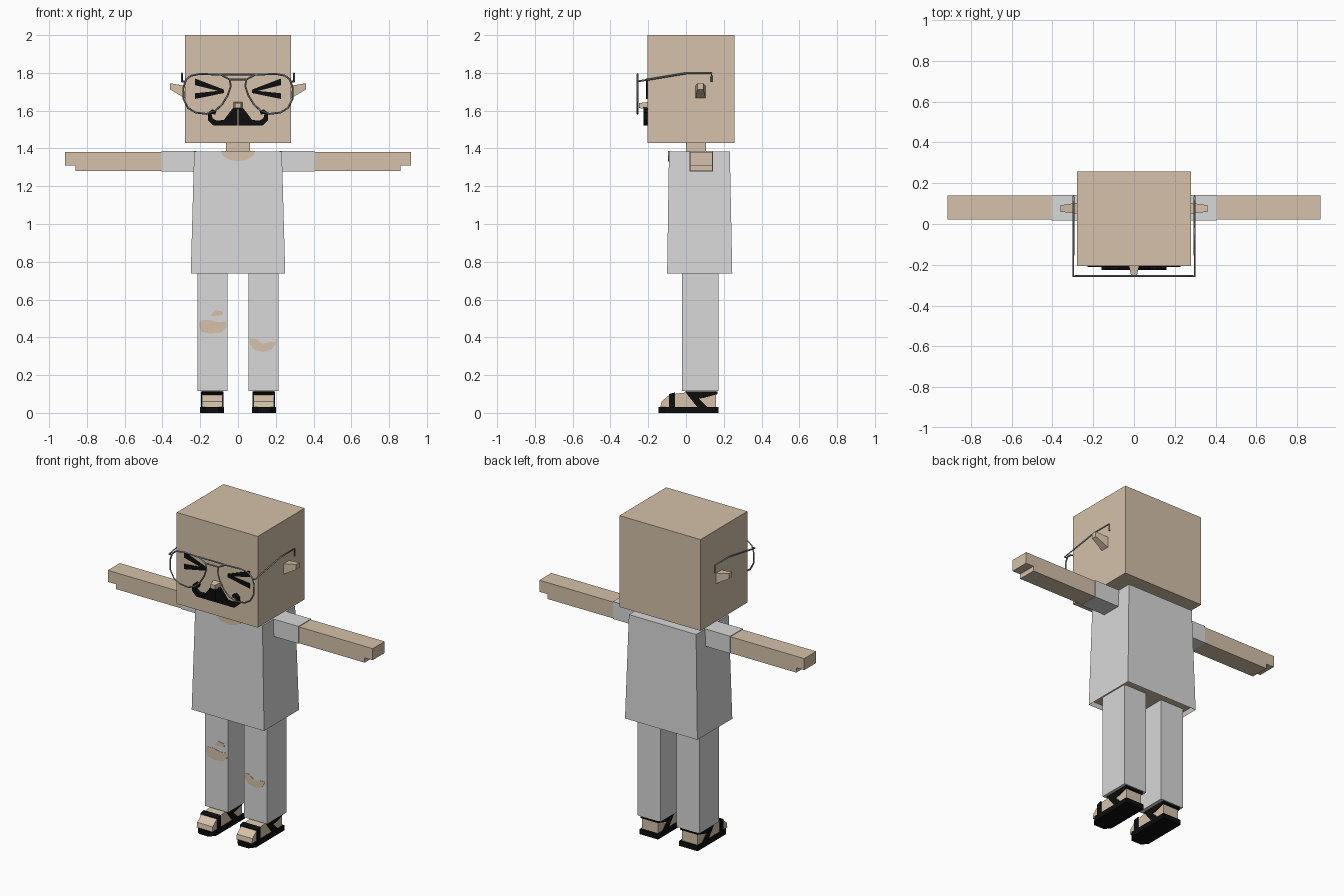
import bpy, bmesh
from mathutils import Vector

cube = bpy.data.objects.get("Cube")
if cube:
    bpy.data.objects.remove(cube, do_unlink=True)


def material(name, rgb):
    m = bpy.data.materials.new(name)
    m.use_nodes = True
    color = (*rgb, 1)
    m.diffuse_color = color
    m.node_tree.nodes["Principled BSDF"].inputs["Base Color"].default_value = color
    return m


SKIN = material("skin", (0.66, 0.535, 0.4))
CLOTH = material("pale_cloth", (0.69, 0.69, 0.69))
BLACK = material("black", (0.004, 0.004, 0.004))
METAL = material("grey_metal", (0.25, 0.26, 0.28))
SIDES = (("left", 1), ("right", -1))


def finish(name, bm, *mats):
    bmesh.ops.recalc_face_normals(bm, faces=bm.faces)
    mesh = bpy.data.meshes.new(name)
    bm.to_mesh(mesh)
    bm.free()
    for m in mats:
        mesh.materials.append(m)
    obj = bpy.data.objects.new(name, mesh)
    bpy.context.collection.objects.link(obj)
    return obj


def loft(bm, a, b):
    """Join two matching outlines into a closed solid."""
    va, vb = [[bm.verts.new(p) for p in ring] for ring in (a, b)]
    bm.faces.new(va)
    bm.faces.new(vb[::-1])
    for i in range(len(va)):
        j = (i + 1) % len(va)
        bm.faces.new((va[i], vb[i], vb[j], va[j]))


def solid(name, a, b, mat):
    bm = bmesh.new()
    loft(bm, a, b)
    return finish(name, bm, mat)


def prism(name, axis, pts, lo, hi, mat):
    """Extrude a flat outline along an axis."""
    def put(d):
        return [Vector(p[:axis] + (d,) + p[axis:]) for p in pts]
    return solid(name, put(lo), put(hi), mat)


def rect(x0, x1, y0, y1):
    return [(x0, y0), (x1, y0), (x1, y1), (x0, y1)]


def box(name, x, y, z, mat):
    return prism(name, 2, rect(*x, *y), *z, mat)


def flip(pts, s, offset=0):
    return [(s * p[0] + offset,) + tuple(p[1:]) for p in pts]


def wire(name, paths, r=0.005):
    """Thin metal wire running along (points, closed) paths."""
    cu = bpy.data.curves.new(name, "CURVE")
    cu.dimensions = "3D"
    cu.bevel_depth = r
    cu.bevel_resolution = 0
    cu.use_fill_caps = True
    for pts, closed in paths:
        sp = cu.splines.new("POLY")
        sp.points.add(len(pts) - 1)
        for point, co in zip(sp.points, pts):
            point.co = (*co, 1)
        sp.use_cyclic_u = closed
    tmp = bpy.data.objects.new(name + "_curve", cu)
    bpy.context.collection.objects.link(tmp)
    mesh = bpy.data.meshes.new_from_object(tmp.evaluated_get(bpy.context.evaluated_depsgraph_get()))
    bpy.data.objects.remove(tmp, do_unlink=True)
    mesh.materials.clear()
    mesh.materials.append(METAL)
    bpy.context.collection.objects.link(bpy.data.objects.new(name, mesh))


# Head and neck
box("head", (-0.28, 0.28), (-0.205, 0.257), (1.43, 2.0), SKIN)
box("neck", (-0.063, 0.063), (0.0, 0.105), (1.36, 1.45), SKIN)

# Shirt, flared, with a shallow recess below showing the body
bm = bmesh.new()
loft(bm, [(x, y, 1.385) for x, y in rect(-0.232, 0.232, -0.09, 0.232)],
     [(x, y, 0.737) for x, y in rect(-0.25, 0.25, -0.1, 0.245)])
bmesh.ops.recalc_face_normals(bm, faces=bm.faces)
hem = min(bm.faces, key=lambda f: f.calc_center_median().z)
bmesh.ops.inset_region(bm, faces=[hem], thickness=0.014)
hem.material_index = 1
bmesh.ops.translate(bm, verts=hem.verts, vec=(0, 0, 0.025))
finish("shirt", bm, CLOTH, SKIN)

# Open collar showing the chest
collar = [(-0.09, 1.387), (-0.08, 1.36), (-0.045, 1.34), (0, 1.332),
          (0.045, 1.34), (0.08, 1.36), (0.09, 1.387)]
prism("collar_opening", 1, collar, -0.094, -0.087, SKIN)

# Moustache, nose and face
nose = [[(x, y, z) for x, z in rect(-w, w, 1.627 - h, 1.627 + h)]
        for w, h, y in ((0.026, 0.019, -0.2), (0.015, 0.013, -0.25))]
solid("nose", *nose, SKIN)

moustache = [(0.003, 1.522), (0.13, 1.522), (0.16, 1.55), (0.158, 1.59), (0.135, 1.608),
             (0.115, 1.597), (0.12, 1.58), (0.14, 1.582), (0.135, 1.56), (0.115, 1.548),
             (0.075, 1.55), (0.045, 1.59), (0.025, 1.615), (0.003, 1.635)]
eye_strokes = {"upper": [(0.075, 1.697), (0.075, 1.712), (0.227, 1.77), (0.227, 1.735)],
               "lower": [(0.075, 1.708), (0.075, 1.693), (0.227, 1.662), (0.227, 1.692)]}
lens = [(0.25, 1.785), (0.2, 1.795), (0.09, 1.79), (0.045, 1.765), (0.038, 1.73),
        (0.055, 1.68), (0.085, 1.632), (0.12, 1.6), (0.165, 1.583), (0.225, 1.59),
        (0.265, 1.615), (0.288, 1.66), (0.29, 1.72), (0.275, 1.765)]
temple = [(-0.256, 1.755), (0, 1.798), (0.135, 1.798), (0.135, 1.752)]
FRAME_Y = -0.256

for side, s in SIDES:
    prism(side + "_moustache", 1, flip(moustache, s), -0.225, -0.2, BLACK)
    for part, pts in eye_strokes.items():
        prism(f"{side}_eye_{part}_stroke", 1, flip(pts, s), -0.211, -0.203, BLACK)

    # Ear, wedge tapering outwards
    root = [(s * 0.27, y, z) for y, z in rect(0.05, 0.105, 1.66, 1.73)]
    tip = [(s * 0.36, y, z) for y, z in rect(0.06, 0.092, 1.712, 1.745)]
    solid(side + "_ear", root, tip, SKIN)

    # Spectacles: rim and folding arm
    rim = [(s * x, FRAME_Y, z) for x, z in lens]
    arm = [(s * 0.275, FRAME_Y, 1.755)] + [(s * 0.297, y, z) for y, z in temple]
    wire(side + "_spectacle_frame", [(rim, True), (arm, False)])

    # Arm: sleeve, forearm and a thinner fingertip block
    def span(a, b):
        return tuple(sorted((s * a, s * b)))
    box(side + "_sleeve", span(0.22, 0.405), (0.018, 0.143), (1.278, 1.386), CLOTH)
    outline = [(0.4, 1.28), (0.86, 1.28), (0.86, 1.31), (0.915, 1.31), (0.915, 1.382), (0.4, 1.382)]
    prism(side + "_arm", 1, flip(outline, s), 0.022, 0.14, SKIN)

    # Trouser leg
    box(side + "_trouser_leg", span(0.055, 0.215), (-0.02, 0.173), (0.115, 0.77), CLOTH)

    # Foot and sandal
    c = s * 0.137
    foot = [(-0.135, 0.03), (-0.13, 0.06), (-0.085, 0.098), (0, 0.108), (0, 0.125),
            (0.16, 0.125), (0.16, 0.03)]
    prism(side + "_foot", 0, foot, c - 0.054, c + 0.054, SKIN)
    sole = [(-0.064, 0.172), (0.064, 0.172), (0.064, -0.11), (0.035, -0.145),
            (-0.035, -0.145), (-0.064, -0.11)]
    prism(side + "_sandal_sole", 2, flip(sole, 1, c), 0, 0.031, BLACK)
    straps = {"toe": [(-0.09, 0.03), (-0.09, 0.1), (-0.058, 0.108), (-0.058, 0.03)],
              "cross": [(-0.005, 0.112), (0.03, 0.112), (0.115, 0.03), (0.06, 0.03)],
              "ankle": [(0.0, 0.114), (0.168, 0.114), (0.168, 0.1), (0.09, 0.078), (0.05, 0.075)]}
    for part, pts in straps.items():
        prism(f"{side}_{part}_strap", 0, pts, c - 0.06, c + 0.06, BLACK)

# Spectacle bridge
wire("spectacle_bridge", [([(-s * x, FRAME_Y, z), (s * x, FRAME_Y, z)], False)
                          for s, x, z in ((1, 0.1, 1.792), (1, 0.042, 1.765))])

# Torn knees showing skin
tears = {"right_knee_tear": [(-0.208, 0.465), (-0.195, 0.43), (-0.15, 0.42), (-0.09, 0.425),
                             (-0.06, 0.455), (-0.062, 0.485), (-0.11, 0.48), (-0.15, 0.492),
                             (-0.2, 0.49)],
         "right_small_tear": [(-0.147, 0.512), (-0.08, 0.518), (-0.082, 0.537), (-0.12, 0.545)],
         "left_knee_tear": [(0.06, 0.37), (0.085, 0.335), (0.135, 0.323), (0.18, 0.335),
                            (0.205, 0.375), (0.17, 0.375), (0.13, 0.365), (0.09, 0.395),
                            (0.062, 0.395)]}
for name, pts in tears.items():
    prism(name, 1, pts, -0.022, -0.016, SKIN)
